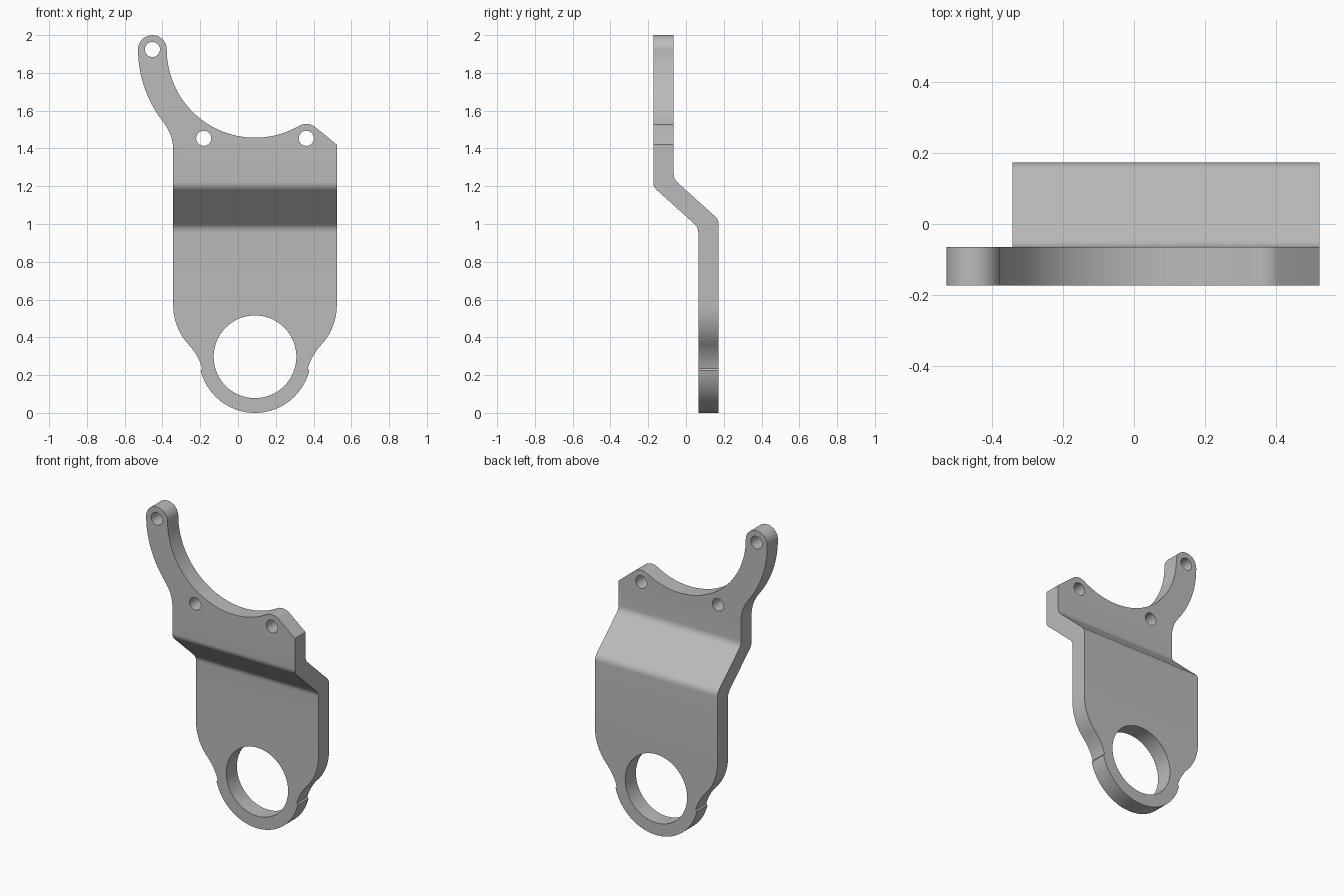
import bpy, bmesh
from math import sin, cos, radians, atan2, degrees
from mathutils import Vector

cube = bpy.data.objects.get("Cube")
if cube:
    bpy.data.objects.remove(cube, do_unlink=True)

grey = bpy.data.materials.new("plain_grey")
grey.use_nodes = True
grey.diffuse_color = (0.5, 0.5, 0.5, 1)
grey.node_tree.nodes["Principled BSDF"].inputs["Base Color"].default_value = (0.5, 0.5, 0.5, 1)


def arc(cx, cz, r, a0, a1, n=16):
    """Points along an arc, angles in degrees."""
    angles = [radians(a0 + (a1 - a0) * i / n) for i in range(n + 1)]
    return [(cx + r * cos(a), cz + r * sin(a)) for a in angles]


def rounded(before, corner, after, t=0.027, n=6):
    """Replace a bend corner by a short curve."""
    b, c, a = Vector(before), Vector(corner), Vector(after)
    p, q = c + (b - c).normalized() * t, c + (a - c).normalized() * t
    return [tuple(p.lerp(c, i / n).lerp(c.lerp(q, i / n), i / n)) for i in range(n + 1)]


def prism(name, points, direction):
    """Extrude a closed loop of 3D points along a vector."""
    bm = bmesh.new()
    face = bm.faces.new([bm.verts.new(p) for p in points])
    out = bmesh.ops.extrude_face_region(bm, geom=[face])
    moved = [v for v in out["geom"] if isinstance(v, bmesh.types.BMVert)]
    bmesh.ops.translate(bm, verts=moved, vec=direction)
    bmesh.ops.recalc_face_normals(bm, faces=bm.faces)
    mesh = bpy.data.meshes.new(name)
    bm.to_mesh(mesh)
    bm.free()
    mesh.materials.append(grey)
    obj = bpy.data.objects.new(name, mesh)
    bpy.context.collection.objects.link(obj)
    return obj


def front_prism(name, outline):
    return prism(name, [(x, -0.4, z) for x, z in outline], (0, 0.8, 0))


def boolean(target, cutter, operation):
    cutter.hide_render = True
    mod = target.modifiers.new(operation, "BOOLEAN")
    mod.operation, mod.solver, mod.object = operation, "EXACT", cutter
    bpy.context.view_layer.objects.active = target
    bpy.ops.object.modifier_apply(modifier=mod.name)
    bpy.data.objects.remove(cutter, do_unlink=True)


# Main dimensions
MID, HALF = 0.09, 0.433            # plate centre line and half width
RING_Z, RING_R = 0.296, 0.296      # lower ring
SADDLE_Z, SADDLE_R = 1.924, 0.467  # round cut-out at the top
LUG_R = 0.076
LUG_D = SADDLE_R + LUG_R
tip = (MID - LUG_D, SADDLE_Z)
ear = (MID + LUG_D / 2, SADDLE_Z - LUG_D * sin(radians(60)))
inner = (MID - LUG_D / 2, ear[1])

# Right lower edge: ring, concave neck, convex shoulder
S = 0.307
shoulder = (MID + HALF - S, 0.57)
neck = (shoulder[0] + 2 * S * cos(radians(43)), shoulder[1] - 2 * S * sin(radians(43)))
touch = degrees(atan2(neck[1] - RING_Z, neck[0] - MID))
lower = arc(MID, RING_Z, RING_R, -90, touch, 24)
lower += arc(*neck, S, 180 + touch, 137)[1:]
lower += arc(*shoulder, S, -43, 0)[1:]

# Whole outline, counter-clockwise from the bottom of the ring
outline = lower + [(MID + HALF, 1.42)]
outline += arc(*ear, LUG_R, 51, 120, 10)
outline += arc(MID, SADDLE_Z, SADDLE_R, 300, 180, 40)[1:]
outline += arc(*tip, LUG_R, 0, 180, 24)[1:]
outline += arc(MID, SADDLE_Z, SADDLE_R + 2 * LUG_R, 180, 218.7, 20)[1:]
outline += arc(MID - HALF - 0.23, 1.392, 0.23, 38.7, 0, 12)[1:]
outline += [(2 * MID - x, z) for x, z in reversed(lower[1:])]

# Stepped sheet seen from the side
f = [(-0.173, 2.2), (-0.173, 1.197), (0.065, 0.982), (0.065, -0.2)]
b = [(0.173, -0.2), (0.173, 1.023), (-0.065, 1.238), (-0.065, 2.2)]
profile = []
for side in (f, b):
    profile += [side[0], *rounded(*side[:3]), *rounded(*side[1:]), side[3]]

bracket = prism("stepped_bracket", [(-0.8, y, z) for y, z in profile], (1.6, 0, 0))
boolean(bracket, front_prism("outline_cutter", outline), "INTERSECT")

# Ring bore and three bolt holes
holes = [(MID, RING_Z + 0.001, 0.219, 64)] + [(*p, 0.04, 32) for p in (tip, inner, ear)]
for x, z, r, n in holes:
    boolean(bracket, front_prism("hole_cutter", arc(x, z, r, 0, 360, n)[:-1]), "DIFFERENCE")

bpy.ops.object.select_all(action="DESELECT")
bracket.select_set(True)
bpy.context.view_layer.objects.active = bracket
bpy.ops.object.shade_smooth_by_angle(angle=radians(25))
